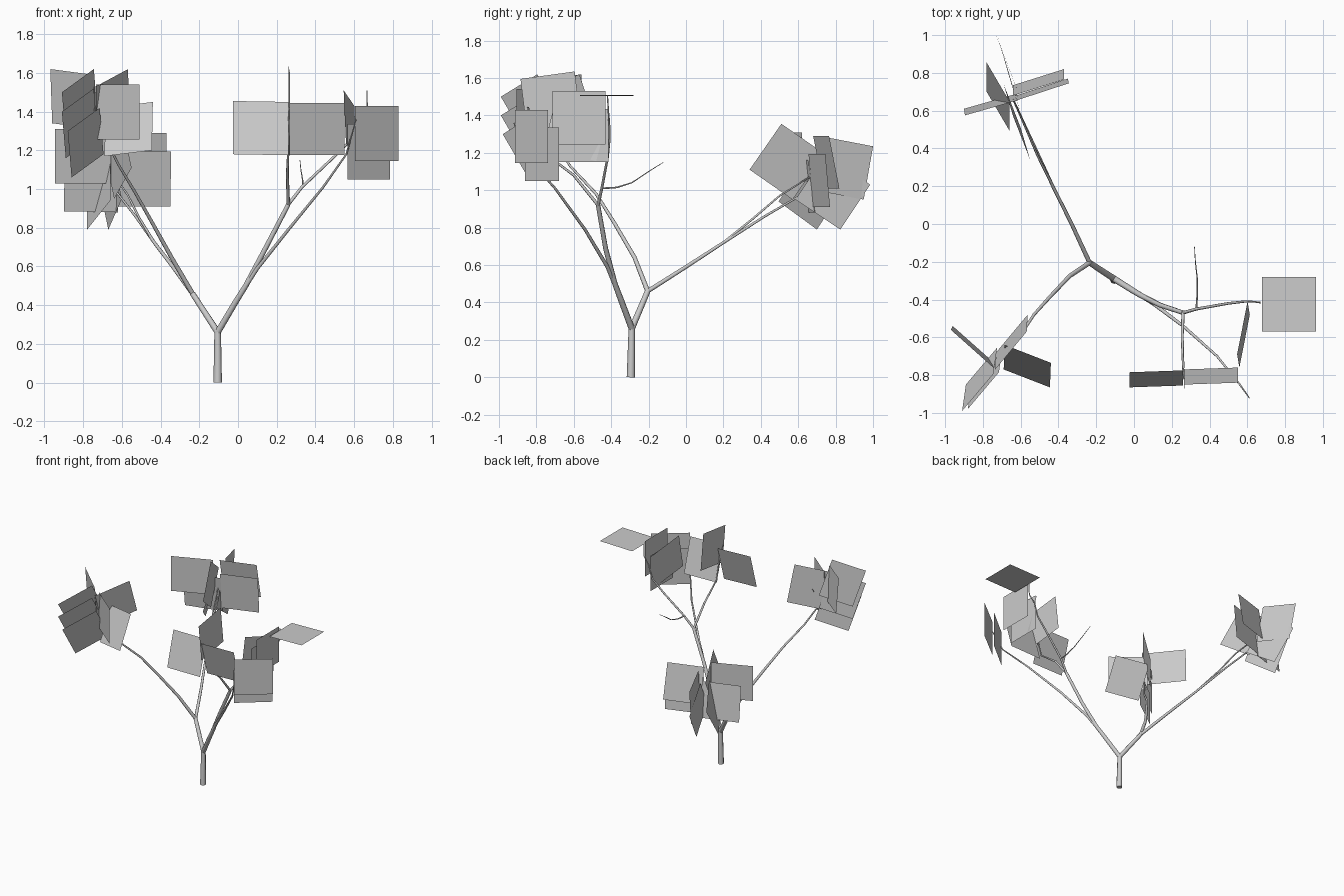
import bpy
from mathutils import Vector


def branch(name, pts, r0, r1):
    """Tapered eight-sided limb through a few points."""
    cu = bpy.data.curves.new(name, 'CURVE')
    cu.dimensions = '3D'
    cu.bevel_depth = 1.0
    cu.bevel_resolution = 2
    cu.use_fill_caps = True
    sp = cu.splines.new('POLY')
    sp.points.add(len(pts) - 1)
    for i, p in enumerate(pts):
        sp.points[i].co = (*p, 1)
        sp.points[i].radius = r0 + (r1 - r0) * i / (len(pts) - 1)
    ob = bpy.data.objects.new(name, cu)
    bpy.context.collection.objects.link(ob)


def leaves(name, cards):
    """Flat square leaf cards: corner, edge along, edge across."""
    verts, faces = [], []
    for p, u, v in cards:
        p, u, v = Vector(p), Vector(u), Vector(v)
        n = len(verts)
        verts += [p, p + u, p + u + v, p + v]
        faces.append((n, n + 1, n + 2, n + 3))
    me = bpy.data.meshes.new(name)
    me.from_pydata(verts, [], faces)
    ob = bpy.data.objects.new(name, me)
    bpy.context.collection.objects.link(ob)


# Trunk and main fork
fork = (-.105, -.29, .26)
left = (-.235, -.205, .46)
right = (.26, -.47, .92)
branch("trunk", [(-.105, -.295, 0), fork], .022, .017)
branch("left_limb", [fork, left], .017, .015)
branch("right_limb", [fork, (-.01, -.35, .42), (.04, -.38, .5), (.14, -.43, .69), right], .017, .012)

# Left side branches
branch("back_branch", [left, (-.33, 0, .59), (-.43, .2, .72), (-.53, .42, .86), (-.64, .66, 1.0)], .012, .005)
branch("back_twig", [(-.43, .2, .72), (-.51, .36, .85), (-.57, .5, .97), (-.64, .66, 1.07)], .007, .004)
branch("front_left_branch", [left, (-.34, -.275, .64), (-.44, -.38, .82), (-.53, -.48, .98),
                             (-.62, -.62, 1.13), (-.72, -.74, 1.33)], .013, .005)

# Right side branches
branch("outer_branch", [(-.01, -.35, .42), (.1, -.42, .59), (.26, -.54, .79), (.44, -.7, 1.01),
                        (.56, -.85, 1.18), (.61, -.92, 1.36)], .012, .003)
branch("upright_twig", [right, (.255, -.6, 1.08), (.26, -.76, 1.2), (.265, -.82, 1.42)], .009, .004)
branch("side_twig", [right, (.33, -.45, 1.01), (.5, -.42, 1.17), (.59, -.41, 1.26),
                     (.62, -.41, 1.36), (.667, -.415, 1.42), (.667, -.42, 1.51)], .009, .003)
branch("bare_twig", [(.33, -.45, 1.01), (.335, -.37, 1.015), (.335, -.29, 1.04), (.325, -.2, 1.1),
                     (.32, -.12, 1.15)], .005, .0015)

# Leaves at the right
leaves("right_leaves", [
    ((.677, -.568, 1.503), (.287, 0, .006), (0, .287, 0)),
    ((.26, -.855, 1.175), (-.285, -.01, .005), (0, .08, .275)),
    ((.265, -.77, 1.175), (.285, .01, 0), (0, -.08, .27)),
    ((.262, -.595, 1.635), (.007, -.29, -.04), (0, .035, -.285)),
    ((.565, -.86, 1.05), (.22, .18, 0), (0, 0, .285)),
    ((.605, -.915, 1.145), (.225, .178, 0), (0, 0, .285)),
    ((.546, -.69, 1.51), (.055, .28, -.08), (.012, -.07, -.275)),
    ((.607, -.7, 1.15), (0, .285, 0), (0, 0, .285)),
    ((.667, -.715, 1.245), (0, .285, 0), (0, 0, .285)),
])

# Leaves at the front left
along, across = (.165, .195, .12), (-.02, -.14, .24)
leaves("front_left_leaves", [
    ((-.86, -.84, 1.06), along, across),
    ((-.89, -.85, 1.16), along, across),
    ((-.89, -.85, 1.26), along, across),
    ((-.73, -.68, 1.26), (.167, .2, .09), (-.005, -.09, .27)),
    ((-.735, -.74, 1.31), (-.225, .2, .03), (-.01, -.02, .28)),
    ((-.69, -.77, 1.17), (.245, -.095, .03), (.005, .13, .25)),
    ((-.735, -.72, 1.255), (.225, -.185, 0), (0, 0, .285)),
])

# Leaves at the back left
leaves("back_leaves", [
    ((-.55, .34, 1.11), (-.05, .17, .245), (-.09, .23, -.16)),
    ((-.78, .7, .79), (.12, -.205, .15), (0, .155, .24)),
    ((-.61, .69, 1.0), (-.1, .26, -.05), (-.02, .05, .285)),
    ((-.60, .585, .95), (-.07, .24, -.16), (-.05, .16, .24)),
    ((-.625, .68, .91), (.275, .09, 0), (.005, -.025, .285)),
    ((-.64, .735, 1.01), (.27, .085, 0), (0, -.055, .28)),
    ((-.62, .69, .88), (-.28, -.08, .005), (.005, -.035, .28)),
    ((-.655, .62, 1.03), (-.29, -.12, 0), (0, 0, .28)),
])
